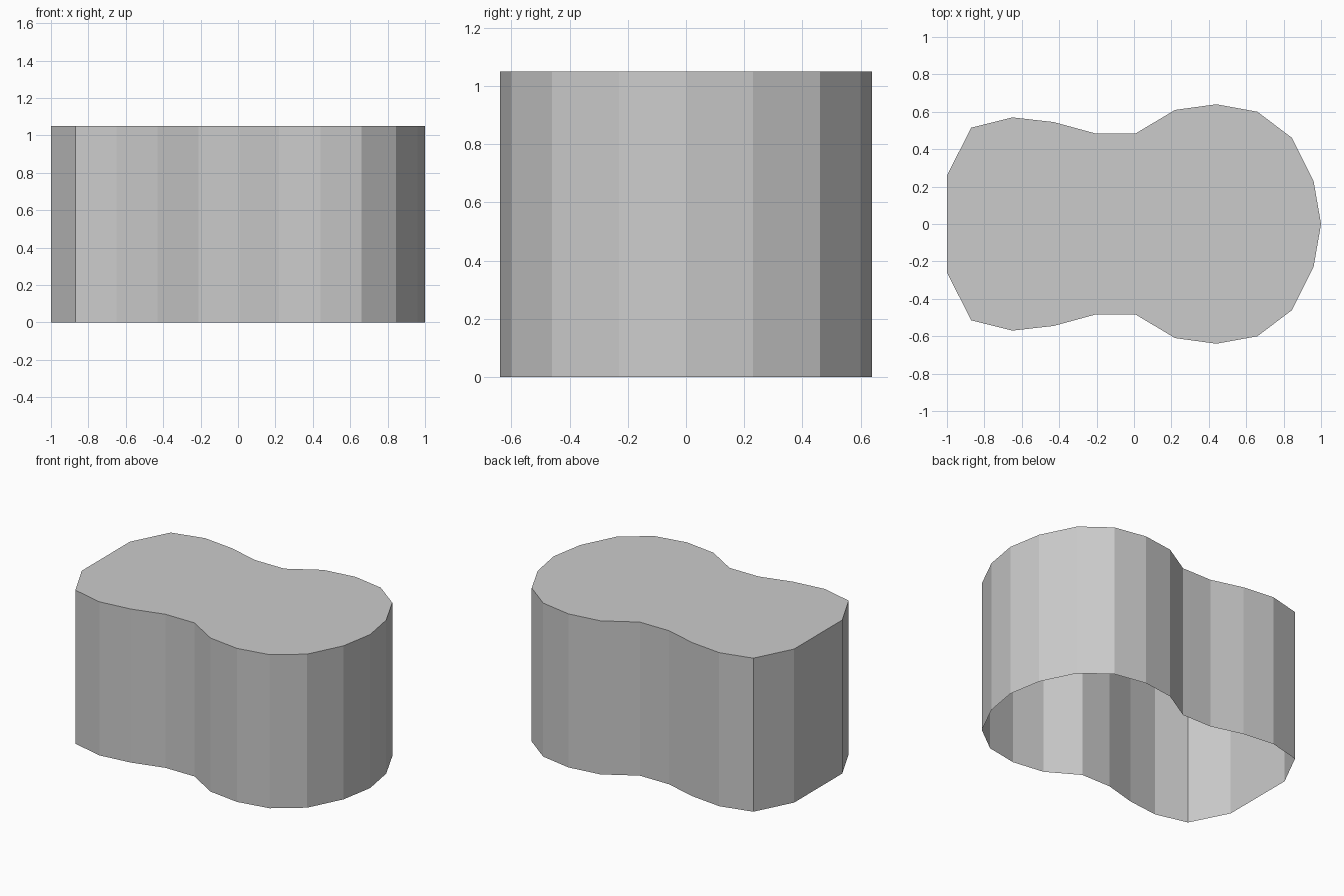
import bpy
import bmesh

if "Cube" in bpy.data.objects:
    bpy.data.objects.remove(bpy.data.objects["Cube"])

RIM_Z, TOP_Z, CHAMFER = 1.025, 1.05, 0.02

# Half of the two-lobed outline, from the right tip round to the blunt left end
half = [(1, 0), (0.96, 0.23), (0.845, 0.46), (0.66, 0.60), (0.44, 0.64),
        (0.22, 0.61), (0.01, 0.485), (-0.21, 0.485), (-0.43, 0.545),
        (-0.65, 0.57), (-0.87, 0.515), (-1, 0.26)]
outline = half + [(x, -y) for x, y in reversed(half[1:])]

mat = bpy.data.materials.new("light_grey")
mat.use_nodes = True
colour = (0.6, 0.6, 0.6, 1)
mat.diffuse_color = colour
mat.node_tree.nodes["Principled BSDF"].inputs["Base Color"].default_value = colour

bm = bmesh.new()
lid = bm.faces.new([bm.verts.new((x, y, RIM_Z)) for x, y in outline])

# Thin side wall, open underneath
rim = list(lid.verts)
foot = [bm.verts.new((v.co.x, v.co.y, 0)) for v in rim]
for i in range(len(rim)):
    bm.faces.new((rim[i - 1], foot[i - 1], foot[i], rim[i]))

# Chamfered top edge
bmesh.ops.inset_region(bm, faces=[lid], thickness=CHAMFER, use_even_offset=True)
for v in lid.verts:
    v.co.z = TOP_Z

mesh = bpy.data.meshes.new("two_lobed_cover")
bm.to_mesh(mesh)
bm.free()
mesh.materials.append(mat)
cover = bpy.data.objects.new("two_lobed_cover", mesh)
bpy.context.collection.objects.link(cover)
